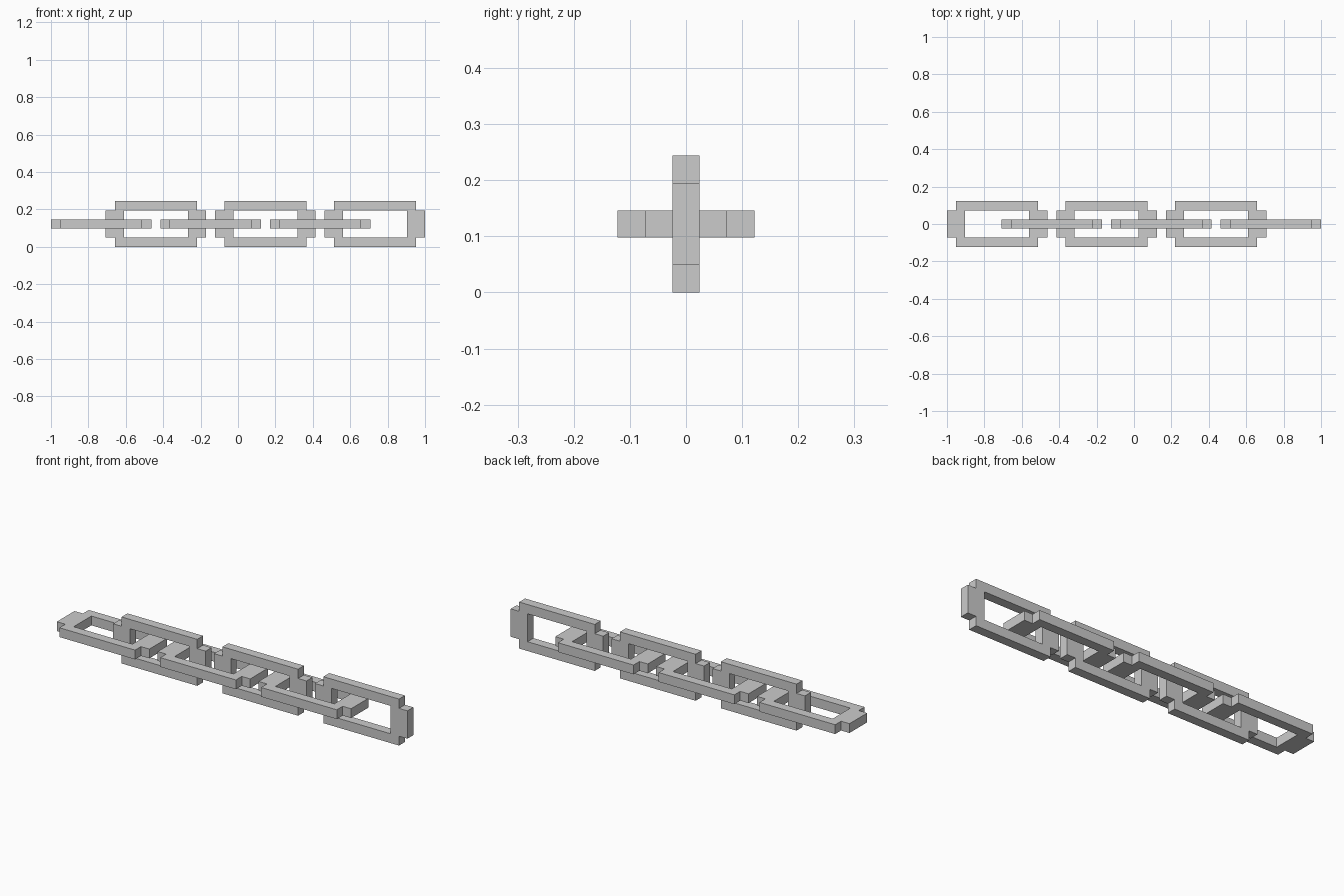
import bpy, bmesh, math

if "Cube" in bpy.data.objects:
    bpy.data.objects.remove(bpy.data.objects["Cube"])

U = 2 / 41              # one block unit: six links span 41 units
LINKS, PITCH = 6, 6     # link count and spacing in units
XS = [-5.5, -4.5, -3.5, 3.5, 4.5, 5.5]
YS = [-2.5, -1.5, 1.5, 2.5]


def link_mesh():
    """Flat blocky ring with notched corners, extruded one unit thick."""
    bm = bmesh.new()
    grid = {(i, j): bm.verts.new((x * U, y * U, -U / 2))
            for i, x in enumerate(XS) for j, y in enumerate(YS)}
    end_bars = [(i, 1) for i in (0, 1, 3, 4)]
    side_bars = [(i, j) for i in (1, 2, 3) for j in (0, 2)]
    for i, j in end_bars + side_bars:
        bm.faces.new([grid[i, j], grid[i + 1, j], grid[i + 1, j + 1], grid[i, j + 1]])
    bmesh.ops.delete(bm, geom=[v for v in bm.verts if not v.link_faces], context='VERTS')
    # Raise a copy of the ring, keeping the lower one as the underside
    top = bmesh.ops.extrude_face_region(bm, geom=bm.faces[:], use_keep_orig=True)["geom"]
    bmesh.ops.translate(bm, vec=(0, 0, U),
                        verts=[g for g in top if isinstance(g, bmesh.types.BMVert)])
    bmesh.ops.recalc_face_normals(bm, faces=bm.faces[:])
    mesh = bpy.data.meshes.new("chain_link")
    bm.to_mesh(mesh)
    bm.free()
    return mesh


# Interlocking links, alternately lying flat and standing upright
mesh = link_mesh()
for k in range(LINKS):
    upright = k % 2 == 1
    name = "upright_link" if upright else "flat_link"
    ob = bpy.data.objects.new(f"{name}_{k + 1}", mesh)
    ob.location = ((k - (LINKS - 1) / 2) * PITCH * U, 0, 2.5 * U)
    ob.rotation_euler.x = math.pi / 2 if upright else 0
    bpy.context.collection.objects.link(ob)
